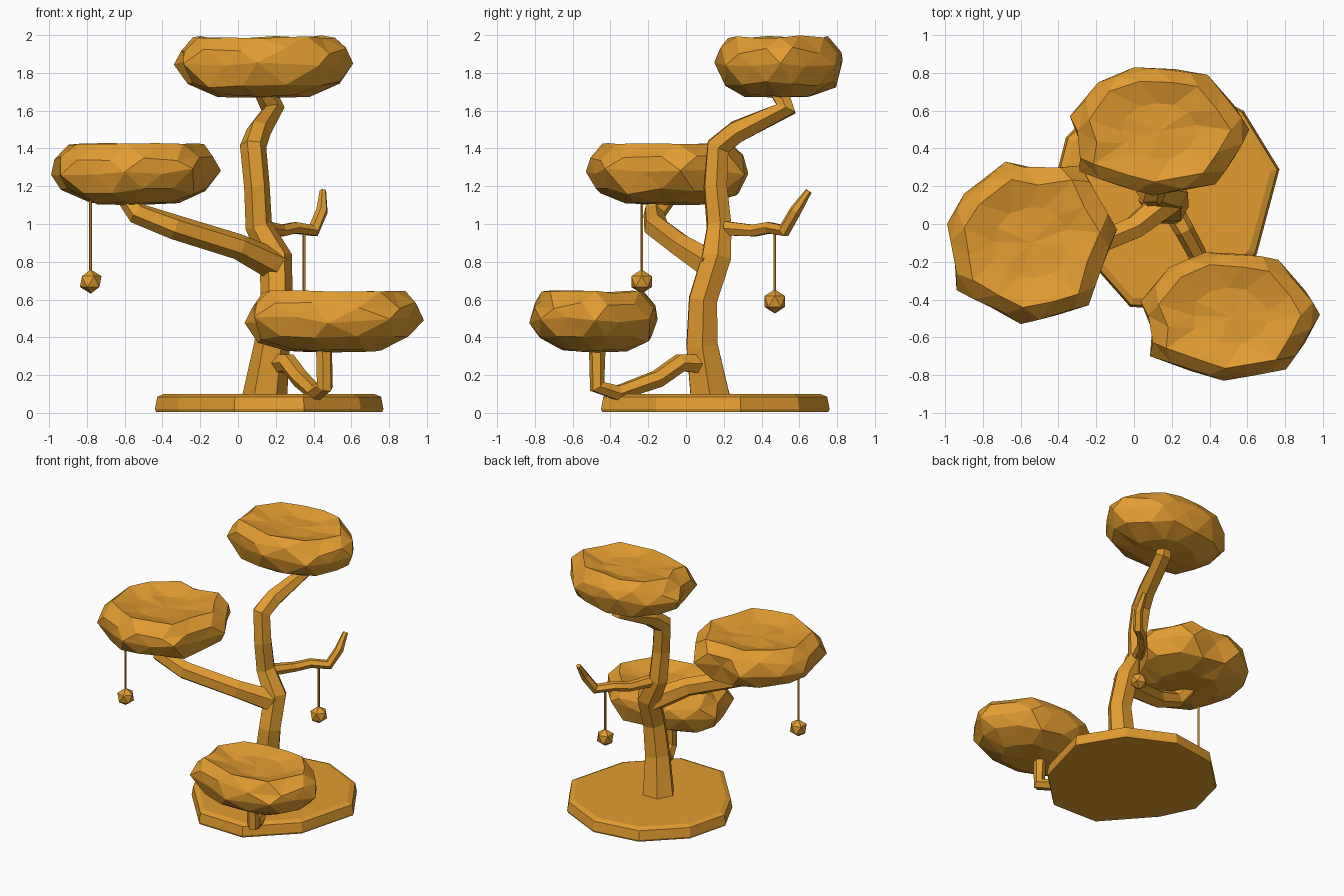
import bpy, bmesh, math, random
from mathutils import Vector

random.seed(4)
cube = bpy.data.objects.get("Cube")
if cube:
    bpy.data.objects.remove(cube, do_unlink=True)

# One warm amber colour for everything
amber = bpy.data.materials.new("amber")
amber.use_nodes = True
colour = (0.76, 0.335, 0.03, 1)
amber.diffuse_color = colour
amber.node_tree.nodes["Principled BSDF"].inputs["Base Color"].default_value = colour


def finish(name, bm):
    bmesh.ops.recalc_face_normals(bm, faces=bm.faces)
    mesh = bpy.data.meshes.new(name)
    bm.to_mesh(mesh)
    bm.free()
    mesh.materials.append(amber)
    obj = bpy.data.objects.new(name, mesh)
    bpy.context.collection.objects.link(obj)


def loft(bm, rings, triangles=False):
    """Bridge successive closed rings of points; return the vertex rings."""
    loops = [[bm.verts.new(p) for p in ring] for ring in rings]
    count = len(loops[0])
    for k, (low, high) in enumerate(zip(loops, loops[1:])):
        for i in range(count):
            j = (i + 1) % count
            if not triangles:
                bm.faces.new((low[i], low[j], high[j], high[i]))
            elif k % 2 == 0:
                bm.faces.new((low[i], low[j], high[i]))
                bm.faces.new((low[j], high[j], high[i]))
            else:
                bm.faces.new((low[i], low[j], high[j]))
                bm.faces.new((low[i], high[j], high[i]))
    return loops


def limb(name, path, sides=6):
    """Faceted tube through points (x, y, z, radius)."""
    bm = bmesh.new()
    points = [Vector(p[:3]) for p in path]
    rings, side = [], Vector((1, 0, 0))
    for i, centre in enumerate(points):
        before = (centre - points[i - 1]).normalized() if i else Vector()
        after = (points[i + 1] - centre).normalized() if i + 1 < len(points) else Vector()
        along = (before + after).normalized()
        side = (side - along * side.dot(along)).normalized()
        up = along.cross(side)
        turns = [math.tau * k / sides for k in range(sides)]
        rings.append([centre + path[i][3] * (side * math.cos(t) + up * math.sin(t)) for t in turns])
    loops = loft(bm, rings)
    bm.faces.new(loops[0])
    bm.faces.new(loops[-1])
    finish(name, bm)


def canopy(name, outline, offset=(0, 0), base=0.0):
    """Lumpy foliage pad with a slightly dished top."""
    bm = bmesh.new()
    count = len(outline)
    outline = [Vector((x + offset[0], y + offset[1], 0)) for x, y in outline]
    xs, ys = [p.x for p in outline], [p.y for p in outline]
    middle = Vector((min(xs) + max(xs), min(ys) + max(ys), 0)) / 2
    profile = [(0.52, 0.012), (0.91, 0.07), (1.0, 0.175), (0.99, 0.25),
               (0.8, 0.325), (0.45, 0.29)]
    rings = []
    for k, (scale, height) in enumerate(profile):
        ring = []
        for i, p in enumerate(outline):
            # every other ring is turned by half a step
            q = p if k % 2 == 0 else (p + outline[(i + 1) % count]) / 2
            wobble = 0 if k == 2 else random.uniform(-0.02, 0.02)
            point = middle + (q - middle) * (scale + wobble)
            lift = random.uniform(-0.02, 0.02) if 0 < k < 4 else random.uniform(-0.012, 0.004)
            point.z = base + height + lift
            ring.append(point)
        rings.append(ring)
    loops = loft(bm, rings, True)
    for loop, height in ((loops[0], 0.0), (loops[-1], 0.28)):
        hub = bm.verts.new(middle + Vector((0, 0, base + height)))
        for i in range(count):
            bm.faces.new((loop[i], loop[(i + 1) % count], hub))
    finish(name, bm)


def lantern(name, x, y, top, centre):
    """Thin cord with a twenty-sided ball."""
    limb(name + "_cord", [(x, y, top, 0.008), (x, y, centre, 0.008)])
    bm = bmesh.new()
    bmesh.ops.create_icosphere(bm, subdivisions=1, radius=0.064)
    bmesh.ops.translate(bm, verts=bm.verts, vec=(x, y, centre))
    finish(name + "_ball", bm)


# Irregular ground slab, narrower at the top
slab = [(0.77, 0.29), (0.58, 0.6), (0.25, 0.76), (-0.1, 0.71), (-0.36, 0.46), (-0.44, 0.15),
        (-0.32, -0.1), (-0.17, -0.27), (-0.02, -0.44), (0.35, -0.45), (0.65, -0.16)]
hub = Vector((0.17, 0.16, 0))
bm = bmesh.new()
rings = [[hub + (Vector((x, y, 0)) - hub) * s + Vector((0, 0, z)) for x, y in slab]
         for s, z in ((0.99, 0.005), (1.0, 0.02), (0.98, 0.085), (0.92, 0.1))]
loops = loft(bm, rings)
bm.faces.new(loops[0])
bm.faces.new(loops[-1])
finish("ground_slab", bm)

# Trunk and branches
limb("trunk", [(0.14, 0.13, 0.07, 0.12), (0.18, 0.085, 0.36, 0.095), (0.205, 0.09, 0.6, 0.085),
               (0.2, 0.16, 0.82, 0.088), (0.11, 0.175, 0.99, 0.072), (0.1, 0.155, 1.2, 0.068),
               (0.08, 0.17, 1.41, 0.07), (0.11, 0.27, 1.49, 0.065),
               (0.185, 0.53, 1.61, 0.062), (0.13, 0.48, 1.73, 0.058)])
limb("right_branch", [(0.2, 0.14, 0.78, 0.085), (0, -0.02, 0.88, 0.068), (-0.34, -0.16, 0.985, 0.066),
                      (-0.53, -0.17, 1.055, 0.06), (-0.6, -0.09, 1.16, 0.055)])
limb("low_branch", [(0.19, 0.1, 0.26, 0.06), (0.265, -0.03, 0.265, 0.052), (0.33, -0.15, 0.18, 0.05),
                    (0.41, -0.36, 0.105, 0.045), (0.46, -0.47, 0.14, 0.045), (0.455, -0.47, 0.36, 0.045)])
limb("left_twig", [(0.12, 0.17, 0.98, 0.045), (0.23, 0.36, 0.965, 0.035), (0.3, 0.44, 0.98, 0.034),
                   (0.4, 0.52, 0.965, 0.036), (0.445, 0.58, 1.07, 0.032), (0.45, 0.65, 1.175, 0.018)])

# Foliage pads
oval = [(-0.34, 0.57), (-0.19, 0.75), (0, 0.83), (0.22, 0.82), (0.39, 0.79), (0.53, 0.63),
        (0.61, 0.5), (0.53, 0.35), (0.43, 0.21), (0.1, 0.15), (-0.07, 0.2),
        (-0.29, 0.28), (-0.28, 0.42)]
round_pad = [(-0.99, 0), (-0.9, 0.16), (-0.68, 0.33), (-0.5, 0.29), (-0.28, 0.31), (-0.19, 0.14),
             (-0.09, -0.03), (-0.17, -0.23), (-0.24, -0.43), (-0.4, -0.48), (-0.6, -0.53),
             (-0.76, -0.44), (-0.94, -0.35), (-0.95, -0.18)]
canopy("top_canopy", oval, base=1.67)
canopy("low_canopy", oval, (0.375, -0.98), 0.32)
canopy("right_canopy", round_pad, base=1.1)

# Hanging lanterns
lantern("right_lantern", -0.78, -0.235, 1.18, 0.695)
lantern("left_lantern", 0.35, 0.47, 0.97, 0.59)
